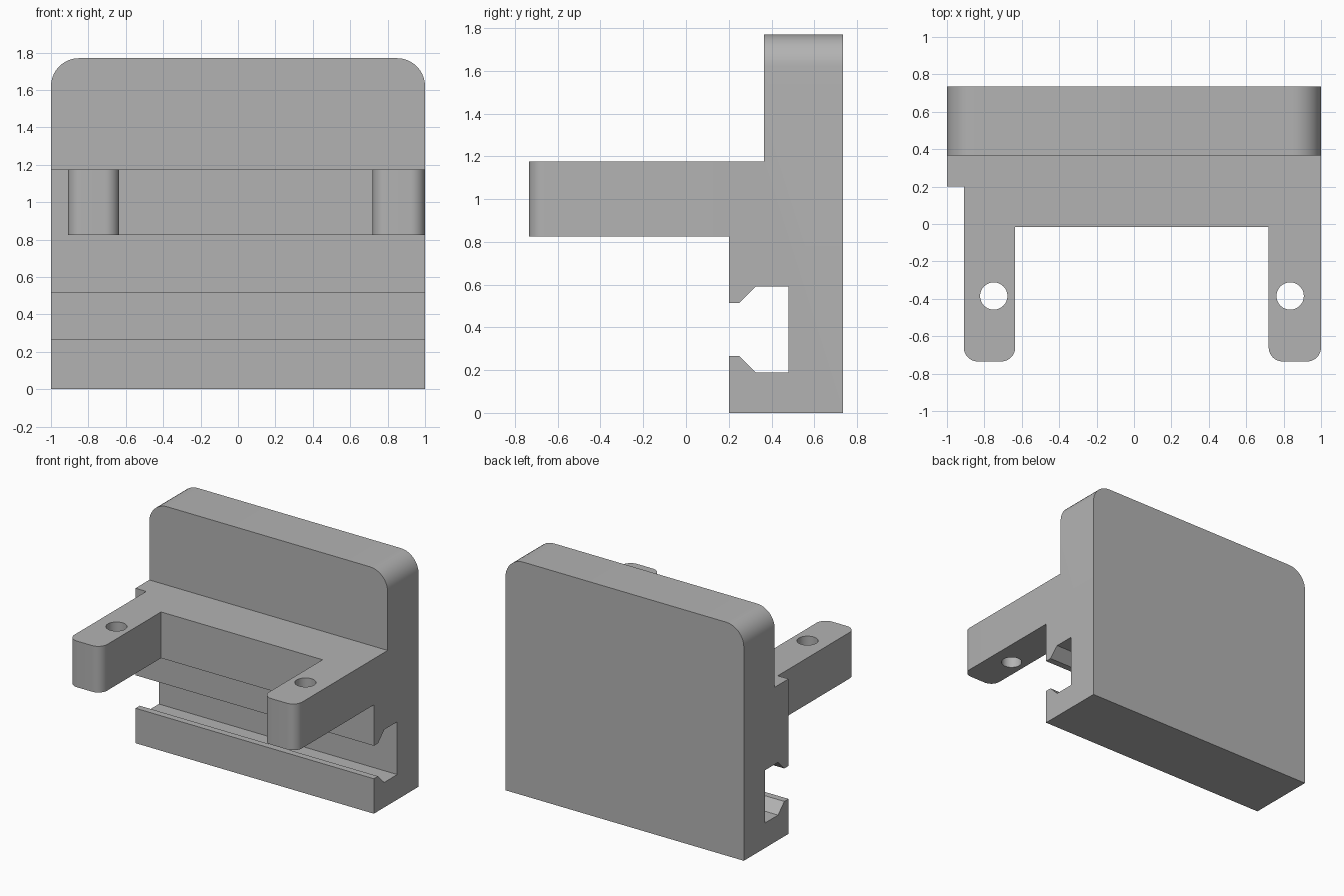
import bpy, bmesh
from mathutils import Vector

cube = bpy.data.objects.get("Cube")
if cube:
    bpy.data.objects.remove(cube, do_unlink=True)

grey = bpy.data.materials.new("plain_grey")
grey.use_nodes = True
grey.diffuse_color = (0.45, 0.45, 0.45, 1)
grey.node_tree.nodes["Principled BSDF"].inputs["Base Color"].default_value = grey.diffuse_color


def extrude(name, points, offset, round_edge=None, radius=0.0):
    """Extrude a closed profile along offset and round the edges chosen by a rule."""
    bm = bmesh.new()
    face = bm.faces.new([bm.verts.new(p) for p in points])
    grown = bmesh.ops.extrude_face_region(bm, geom=[face])["geom"]
    moved = [v for v in grown if isinstance(v, bmesh.types.BMVert)]
    bmesh.ops.translate(bm, verts=moved, vec=Vector(offset))
    if round_edge:
        edges = [e for e in bm.edges if round_edge(e.verts[0].co, e.verts[1].co)]
        bmesh.ops.bevel(bm, geom=edges, offset=radius, segments=10,
                        profile=0.5, affect='EDGES')
    bmesh.ops.recalc_face_normals(bm, faces=bm.faces[:])
    mesh = bpy.data.meshes.new(name)
    bm.to_mesh(mesh)
    bm.free()
    mesh.materials.append(grey)
    obj = bpy.data.objects.new(name, mesh)
    bpy.context.collection.objects.link(obj)
    return obj


def combine(target, other, operation):
    """Apply a boolean and discard the helper."""
    mod = target.modifiers.new(operation.lower(), 'BOOLEAN')
    mod.operation, mod.solver, mod.object = operation, 'EXACT', other
    bpy.context.view_layer.objects.active = target
    bpy.ops.object.modifier_apply(modifier=mod.name)
    bpy.data.objects.remove(other, do_unlink=True)


# Main body: side profile with upright plate, step and undercut rail slot
front, step, back, top, shelf = 0.20, 0.365, 0.735, 1.77, 1.175
side = [(front, 0), (back, 0), (back, top), (step, top), (step, shelf), (front, shelf),
        (front, 0.515), (0.25, 0.515), (0.325, 0.59), (0.48, 0.59),
        (0.48, 0.19), (0.325, 0.19), (0.25, 0.265), (front, 0.265)]
body = extrude("rail_mount_body", [(-1, y, z) for y, z in side], (2, 0, 0),
               lambda a, b: min(a.z, b.z) > top - 0.01 and abs(a.x - b.x) < 0.01, 0.15)

# Forked bracket: two arms with rounded ends
tip, crotch, under = -0.735, -0.015, 0.825
plan = [(-0.91, 0.3), (-0.91, tip), (-0.635, tip), (-0.635, crotch),
        (0.72, crotch), (0.72, tip), (1, tip), (1, 0.3)]
fork = extrude("fork_bracket", [(x, y, under) for x, y in plan], (0, 0, shelf - under),
               lambda a, b: max(a.y, b.y) < tip + 0.01 and abs(a.z - b.z) > 0.1, 0.075)
combine(body, fork, 'UNION')

# Screw hole through each arm
for x in (-0.75, 0.835):
    bpy.ops.mesh.primitive_cylinder_add(vertices=48, radius=0.073, depth=0.6,
                                        location=(x, -0.385, 1))
    hole = bpy.context.object
    hole.name = "screw_hole_cutter"
    hole.hide_render = True
    hole.data.materials.append(grey)
    combine(body, hole, 'DIFFERENCE')

# Smooth the rounded faces, keep the corners sharp
bpy.ops.object.select_all(action='DESELECT')
body.select_set(True)
bpy.context.view_layer.objects.active = body
bpy.ops.object.shade_smooth_by_angle()
